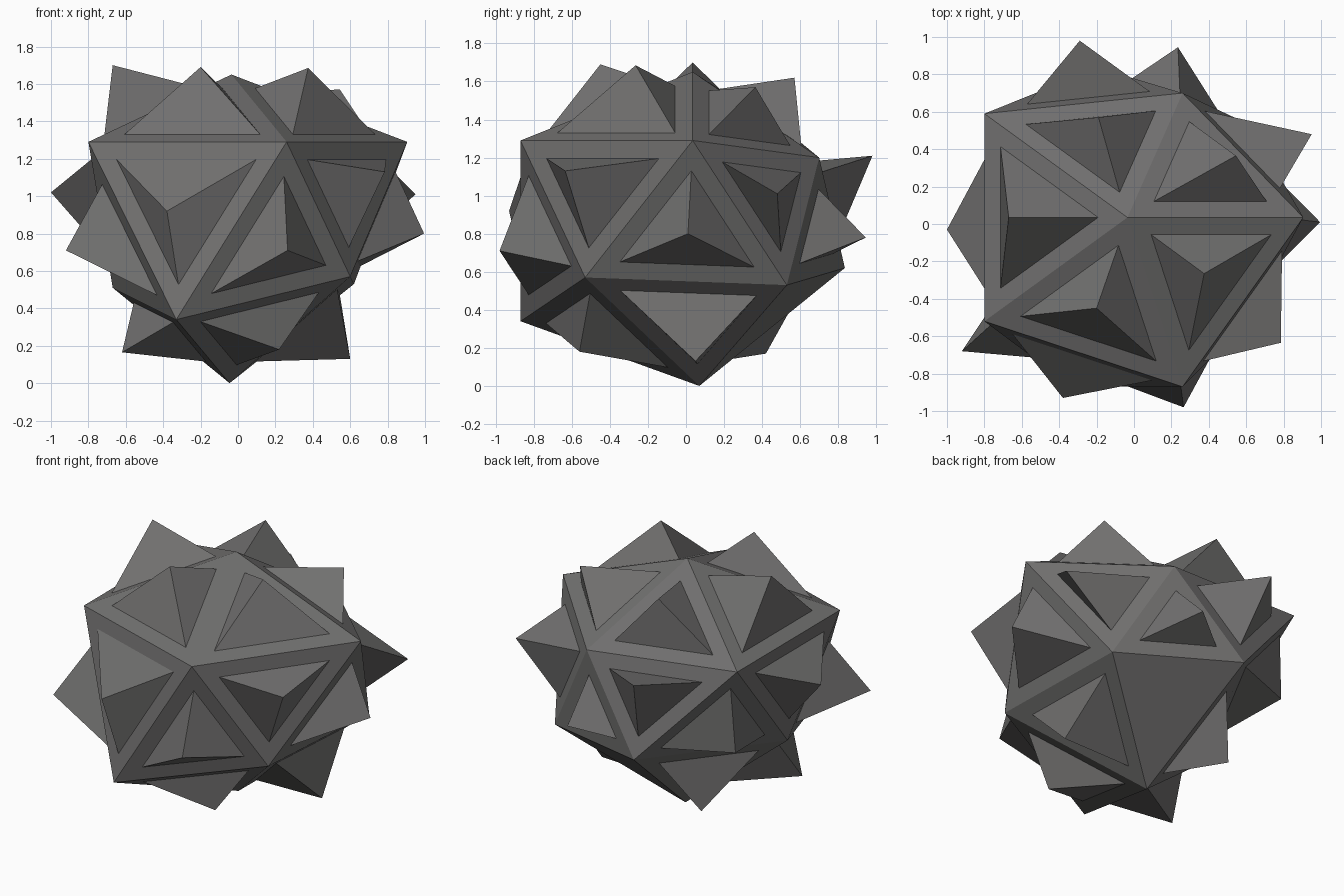
import bpy
import bmesh
from mathutils import Vector

default_cube = bpy.data.objects.get("Cube")
if default_cube:
    bpy.data.objects.remove(default_cube, do_unlink=True)

INSET = 0.095

# Core corners: two poles and two rings of five, counter-clockwise from +x
top_pole = (-.035, .035, 1.65)
bottom_pole = (-.045, .07, 0)
upper_ring = [(.905, .035, 1.29), (.26, .7, 1.2), (-.8, .59, 1.29),
              (-.8, -.52, 1.29), (.26, -.87, 1.29)]
lower_ring = [(.62, .53, .53), (-.19, .835, .62), (-.67, -.14, .51),
              (-.33, -.87, .34), (.6, -.53, .57)]

# Spike tips for each band of faces, in the same order as the rings
cap_tips = [(.545, .365, 1.57), (-.19, .57, 1.62), (-.67, .035, 1.7),
            (-.2, -.45, 1.69), (.375, -.265, 1.685)]
upper_tips = [(.95, .48, 1.01), (-.29, .98, 1.21), (-1, -.03, 1.02),
              (-.38, -.93, .92), (.785, -.635, 1.13)]
lower_tips = [(.235, .945, .78), (-.745, .53, .7), (-.92, -.68, .71),
              (.265, -.98, .71), (.995, .01, .8)]
base_tips = [None, (-.41, .42, .17), (-.62, -.37, .165),
             (.22, -.56, .18), (.6, .05, .13)]


def make_material(name, colour):
    material = bpy.data.materials.new(name)
    material.use_nodes = True
    material.diffuse_color = colour
    shader = material.node_tree.nodes["Principled BSDF"]
    shader.inputs["Base Color"].default_value = colour
    shader.inputs["Roughness"].default_value = 0.8
    return material


def raise_spike(bm, face, tip):
    """Leave a flat border around the face and pull its middle to a point."""
    bmesh.ops.inset_individual(bm, faces=[face], thickness=INSET,
                               use_even_offset=True)
    poked = bmesh.ops.poke(bm, faces=[face])
    poked["verts"][0].co = Vector(tip)


# Twenty-sided core
bm = bmesh.new()
top = bm.verts.new(top_pole)
bottom = bm.verts.new(bottom_pole)
upper = [bm.verts.new(p) for p in upper_ring]
lower = [bm.verts.new(p) for p in lower_ring]

spikes = []
for i in range(5):
    j = (i + 1) % 5
    spikes += [
        (bm.faces.new((top, upper[i], upper[j])), cap_tips[i]),
        (bm.faces.new((upper[i], lower[i], upper[j])), upper_tips[i]),
        (bm.faces.new((lower[i], lower[j], upper[j])), lower_tips[i]),
        (bm.faces.new((bottom, lower[j], lower[i])), base_tips[i]),
    ]
bm.normal_update()

# Three-sided spikes on every face but the plain one underneath
for face, tip in spikes:
    if tip:
        raise_spike(bm, face, tip)

bmesh.ops.recalc_face_normals(bm, faces=bm.faces[:])
mesh = bpy.data.meshes.new("spiked_ball")
bm.to_mesh(mesh)
bm.free()
mesh.materials.append(make_material("dark grey", (.165, .162, .16, 1)))

ball = bpy.data.objects.new("spiked_ball", mesh)
bpy.context.scene.collection.objects.link(ball)
